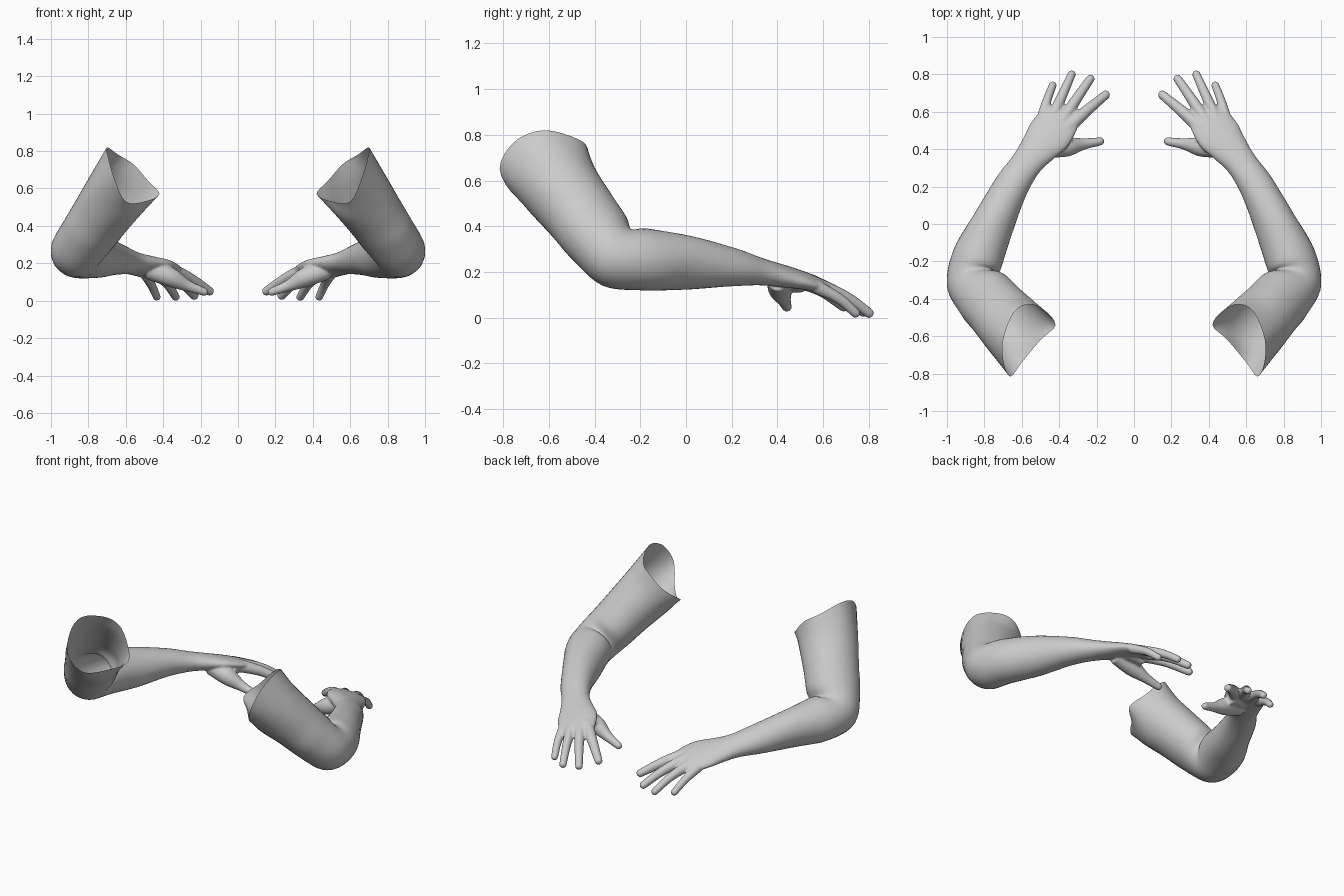
import bpy, bmesh, math
from mathutils import Vector as V

if "Cube" in bpy.data.objects:
    bpy.data.objects.remove(bpy.data.objects["Cube"])

SIDES, STEPS = 36, 6
BEND = (.55, .41, .73)          # axis the elbow bends around
PALM = (.12, .25, .95)          # back-of-hand direction

def catmull(a, b, c, d, t):
    return 0.5 * (2*b + (c-a)*t + (2*a-5*b+4*c-d)*t*t + (3*b-a-3*c+d)*t**3)

def ellipse(c, t, up, ru, rw):
    w = t.cross(V(up)).normalized()
    u = w.cross(t).normalized()
    return [c + u*ru*math.cos(a) + w*rw*math.sin(a)
            for a in (math.radians(22 + 360*k/SIDES) for k in range(SIDES))]

def rings(spec):
    """spec rows: centre, up radius, side radius, up vector"""
    cs = [V(s[0]) for s in spec]
    out = []
    for i, (_, ru, rw, up) in enumerate(spec):
        t = (cs[min(i+1, len(cs)-1)] - cs[max(i-1, 0)]).normalized()
        out.append(ellipse(cs[i], t, up, ru, rw))
    return out

def densify(rows, steps=STEPS):
    out, n = [], len(rows)
    for i in range(n-1):
        q = [rows[max(i-1, 0)], rows[i], rows[i+1], rows[min(i+2, n-1)]]
        for s in range(steps):
            out.append([catmull(*p, s/steps) for p in zip(*q)])
    return out + [rows[-1]]

def loft(bm, rows, caps):
    vs = [[bm.verts.new(p) for p in r] for r in rows]
    for r0, r1 in zip(vs, vs[1:]):
        for k in range(SIDES):
            j = (k+1) % SIDES
            bm.faces.new((r0[k], r0[j], r1[j], r1[k]))
    if caps:
        bm.faces.new(vs[0][::-1])
        bm.faces.new(vs[-1])

def make(name, bm):
    bmesh.ops.recalc_face_normals(bm, faces=bm.faces)
    me = bpy.data.meshes.new(name)
    bm.to_mesh(me)
    bm.free()
    ob = bpy.data.objects.new(name, me)
    bpy.context.collection.objects.link(ob)
    return ob

def finish(ob):
    for p in ob.data.polygons:
        p.use_smooth = True
    m = ob.modifiers.new("other_side", 'MIRROR')
    m.use_mirror_merge = False

# Open rim at the shoulder end
rim = [V(p) for p in ((.70, -.62, .82), (.695, -.75, .77), (.66, -.815, .65),
                      (.60, -.74, .53), (.50, -.62, .53), (.42, -.54, .57),
                      (.48, -.46, .64), (.56, -.43, .73), (.64, -.47, .78))]
rim_ring = [catmull(rim[i-1], rim[i], rim[(i+1) % 9], rim[(i+2) % 9], s/4)
            for i in range(9) for s in range(4)]

# Upper arm, elbow, forearm, wrist and palm sections
spec = [((.655, -.543, .562), .168, .178, BEND),
        ((.735, -.457, .450), .154, .166, BEND),
        ((.800, -.385, .355), .145, .160, BEND),
        ((.862, -.303, .265), .138, .142, BEND),
        ((.836, -.182, .255), .134, .138, BEND),
        ((.754, 0, .241), .121, .112, (.40, .35, .85)),
        ((.657, .20, .222), .084, .094, (.20, .28, .93)),
        ((.577, .32, .203), .060, .085, PALM),
        ((.515, .40, .188), .050, .100, PALM),
        ((.455, .475, .174), .041, .120, PALM),
        ((.407, .545, .155), .034, .114, PALM),
        ((.380, .588, .137), .026, .098, PALM)]
rows = densify([rim_ring] + rings(spec))
K = 7 * STEPS + 3               # row where the arm meets the hand

bm = bmesh.new()
loft(bm, rows[:K+1], False)
arm = make("arms", bm)
finish(arm)

# Fingers: base, middle, tip points with radii
digits = {
    "pinky":  [(.490, .57, .135, .030), (.462, .67, .083, .024), (.435, .740, .022, .021)],
    "ring":   [(.440, .56, .148, .034), (.378, .70, .090, .026), (.334, .798, .022, .022)],
    "middle": [(.390, .54, .158, .036), (.303, .675, .100, .028), (.235, .774, .028, .023)],
    "index":  [(.360, .51, .163, .040), (.260, .60, .120, .031), (.154, .688, .052, .024)],
    "thumb":  [(.480, .405, .165, .050), (.360, .412, .125, .052), (.270, .428, .080, .031),
               (.183, .441, .048, .022)]}

bm = bmesh.new()
loft(bm, rows[K-5:], True)
for pts in digits.values():
    ps = [(V(p[:3]), p[3]) for p in pts]
    d = (ps[-1][0] - ps[-2][0]).normalized()
    tip, r = ps[-1]
    ps += [(tip + d*r*.7, r*.8), (tip + d*r*1.1, r*.35)]
    loft(bm, densify(rings([(p, q, q, (0, 0, 1)) for p, q in ps]), 4), True)
# web between thumb and index finger
loft(bm, rings([((.45, .45, .165), .036, .07, PALM), ((.340, .470, .135), .025, .055, PALM)]), True)
hand = make("hands", bm)

# Fuse palm and digits, soften, then open the wrist end
m = hand.modifiers.new("fuse", 'REMESH')
m.mode = 'VOXEL'
m.voxel_size = .006
m = hand.modifiers.new("soften", 'SMOOTH')
m.factor, m.iterations = .5, 10
dg = bpy.context.evaluated_depsgraph_get()
me = bpy.data.meshes.new_from_object(hand.evaluated_get(dg))
hand.modifiers.clear()
bm = bmesh.new()
bm.from_mesh(me)
c0 = sum(rows[K-1], V()) / SIDES
c1 = sum(rows[K], V()) / SIDES
bmesh.ops.bisect_plane(bm, geom=bm.verts[:] + bm.edges[:] + bm.faces[:],
                       plane_co=c0, plane_no=c1 - c0, clear_inner=True)
bm.to_mesh(me)
bm.free()
hand.data = me
finish(hand)
